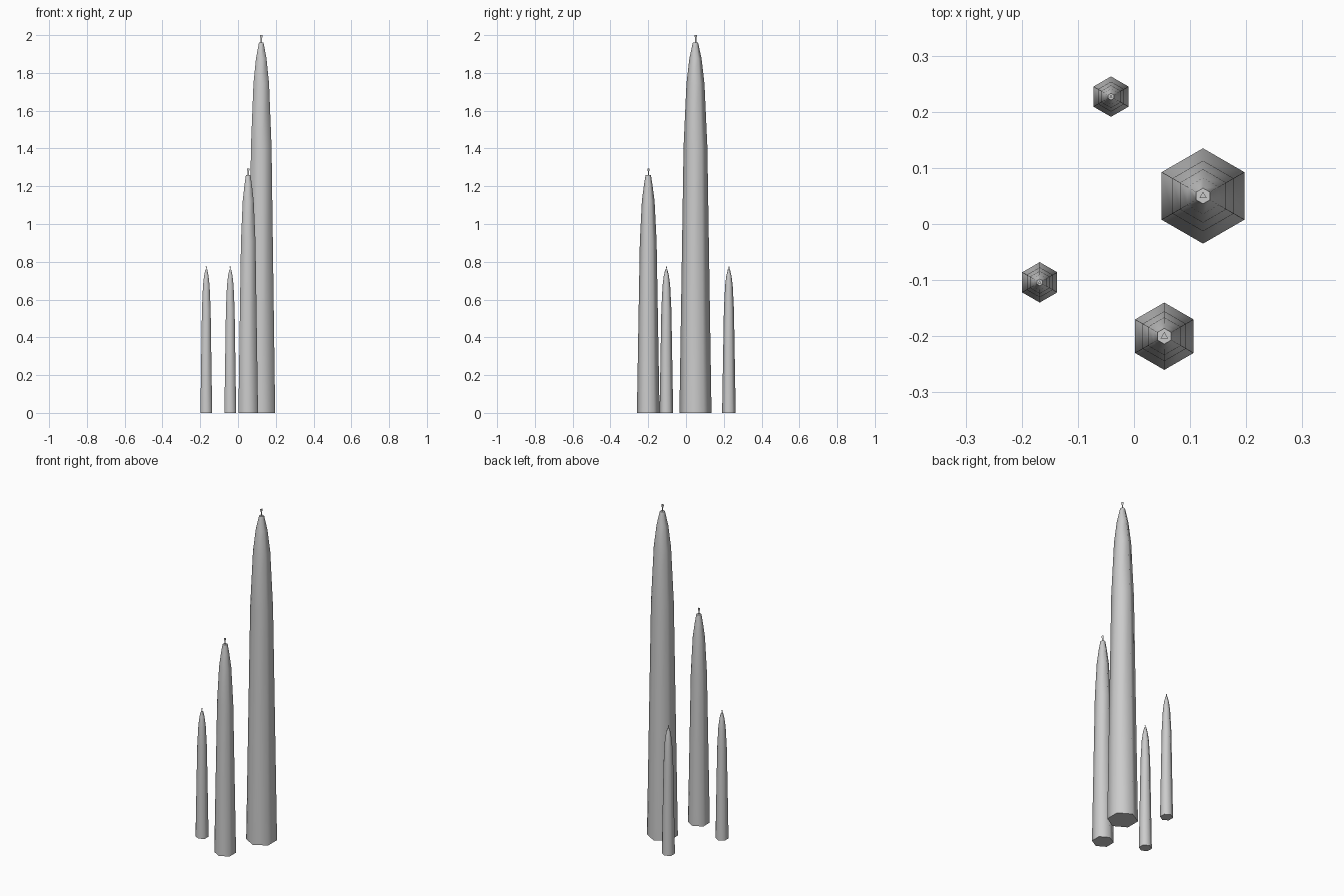
import bpy
import bmesh
import math

cube = bpy.data.objects.get("Cube")
if cube:
    bpy.data.objects.remove(cube, do_unlink=True)

grey = bpy.data.materials.new("pale_grey")
grey.use_nodes = True
colour = (0.6, 0.6, 0.6, 1)
grey.diffuse_color = colour
grey.node_tree.nodes["Principled BSDF"].inputs["Base Color"].default_value = colour


def lathe(name, sides, profile, location):
    """Sweep (radius, height) pairs round z, with closed flat ends."""
    bm = bmesh.new()
    rings = []
    for radius, z in profile:
        ring = []
        for i in range(sides):
            a = math.pi / 2 + math.tau * i / sides
            ring.append(bm.verts.new((radius * math.cos(a), radius * math.sin(a), z)))
        rings.append(ring)
    for low, high in zip(rings, rings[1:]):
        for i in range(sides):
            j = (i + 1) % sides
            bm.faces.new((low[i], low[j], high[j], high[i]))
    bm.faces.new(rings[0][::-1])
    bm.faces.new(rings[-1])
    mesh = bpy.data.meshes.new(name)
    bm.to_mesh(mesh)
    bm.free()
    mesh.materials.append(grey)
    obj = bpy.data.objects.new(name, mesh)
    obj.location = location
    bpy.context.collection.objects.link(obj)
    bpy.ops.object.select_all(action="DESELECT")
    obj.select_set(True)
    bpy.context.view_layer.objects.active = obj
    bpy.ops.object.shade_smooth_by_angle(angle=math.radians(62))
    return obj


# Tapering outline as fractions of base radius and shaft height
OUTLINE = [(1, 0), (0.74, 0.72), (0.56, 0.89), (0.38, 0.957)]


def spire(name, x, y, radius, height, tip, wick_height):
    profile = [(r * radius, z * height) for r, z in OUTLINE] + [(tip, height)]
    lathe(name + "_shaft", 6, profile, (x, y, 0))
    # Thin three-sided wick, flared at its top
    w = tip * 0.55
    wick = [(w * 0.6, -0.004), (w * 0.6, wick_height * 0.55),
            (w, wick_height * 0.8), (w, wick_height)]
    lathe(name + "_wick", 3, wick, (x, y, height))


spire("tall_spire", 0.123, 0.05, 0.085, 1.96, 0.014, 0.04)
spire("middle_spire", 0.054, -0.2, 0.06, 1.26, 0.014, 0.035)
spire("small_front_spire", -0.168, -0.104, 0.036, 0.758, 0.006, 0.017)
spire("small_back_spire", -0.041, 0.227, 0.036, 0.758, 0.006, 0.017)
